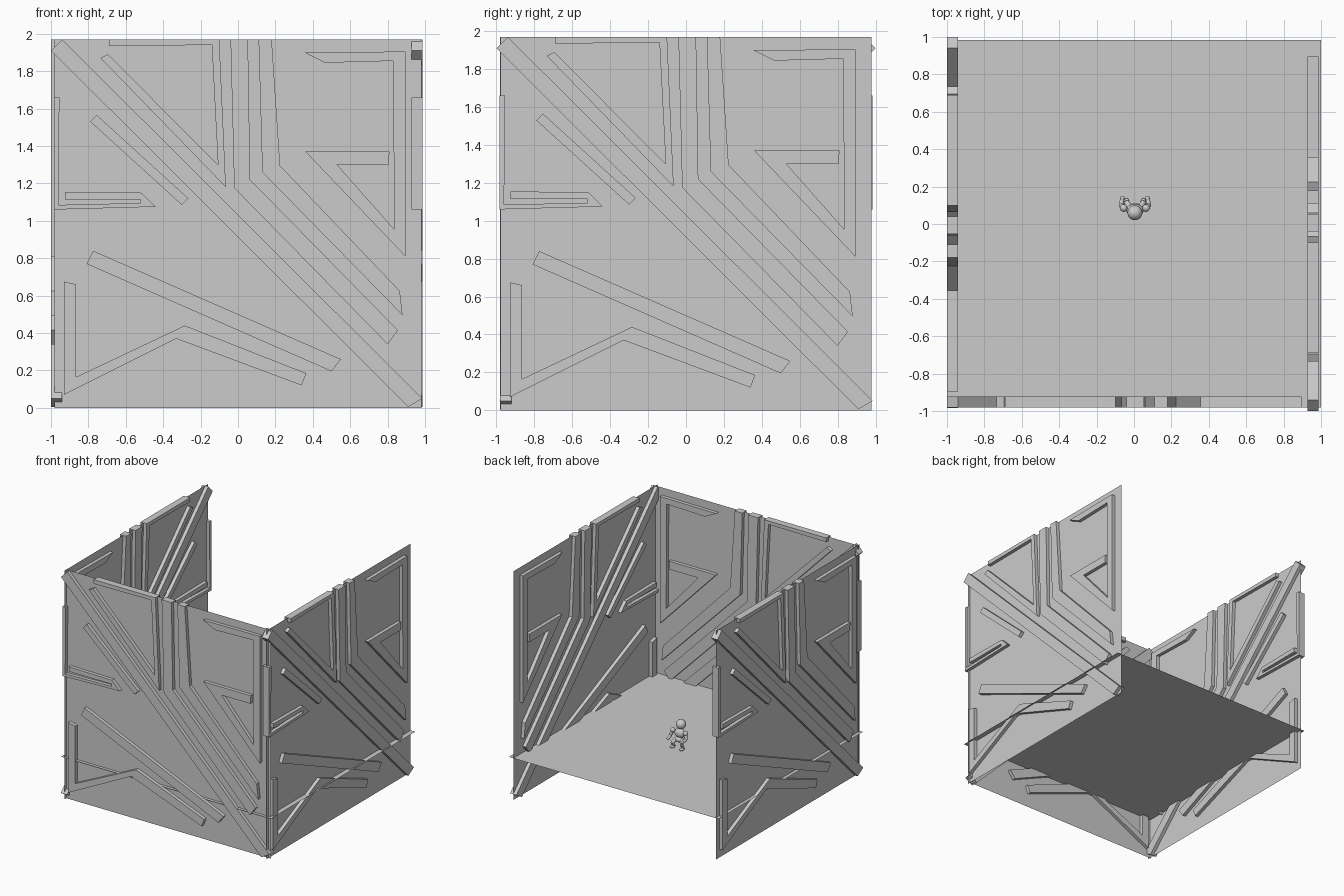
import bpy, bmesh, math
from mathutils import Vector, Matrix

if "Cube" in bpy.data.objects:
    bpy.data.objects.remove(bpy.data.objects["Cube"])

FLOOR_Z = 0.36
HALF = 0.03      # half depth of the raised bars


def add_mesh(name, bm, matrix=None):
    bmesh.ops.recalc_face_normals(bm, faces=bm.faces)
    me = bpy.data.meshes.new(name)
    bm.to_mesh(me)
    bm.free()
    ob = bpy.data.objects.new(name, me)
    bpy.context.collection.objects.link(ob)
    if matrix is not None:
        ob.matrix_world = matrix
    return ob


def sheet(name, corners, matrix=None):
    bm = bmesh.new()
    bm.faces.new([bm.verts.new(c) for c in corners])
    return add_mesh(name, bm, matrix)


def bar(name, outline, matrix):
    """Extrude a flat outline (u, z) through the wall."""
    bm = bmesh.new()
    face = bm.faces.new([bm.verts.new((u, -HALF, z)) for u, z in outline])
    new = bmesh.ops.extrude_face_region(bm, geom=[face], use_keep_orig=True)
    moved = [g for g in new["geom"] if isinstance(g, bmesh.types.BMVert)]
    bmesh.ops.translate(bm, verts=moved, vec=(0, 2 * HALF, 0))
    return add_mesh(name, bm, matrix)


# Bar outlines shared by all three walls
bars = {
    "main_diagonal": [(-1, 1.91), (-.94, 1.97), (.985, .05), (.91, .005)],
    "folded_bar": [(-.69, 1.97), (-.10, 1.97), (-.065, 1.18), (-.735, 1.87),
                   (-.695, 1.89), (-.107, 1.30), (-.14, 1.94), (-.69, 1.935)],
    "wide_bent_bar": [(-.04, 1.97), (.053, 1.97), (.065, 1.22),
                      (.855, .415), (.80, .34), (-.02, 1.175)],
    "narrow_bent_bar": [(.11, 1.97), (.18, 1.97), (.225, 1.295),
                        (.865, .625), (.88, .495), (.13, 1.26)],
    "upper_hook": [(.355, 1.90), (.895, 1.905), (.895, .81), (.36, 1.37), (.81, 1.37),
                   (.805, 1.30), (.53, 1.30), (.835, .955), (.83, 1.855), (.465, 1.845)],
    "short_diagonal": [(-.79, 1.53), (-.755, 1.565), (-.265, 1.12), (-.30, 1.085)],
    "side_hook": [(-.985, 1.66), (-.955, 1.66), (-.96, 1.085), (-.52, 1.095), (-.52, 1.115),
                  (-.925, 1.115), (-.925, 1.155), (-.515, 1.15), (-.44, 1.075), (-.985, 1.06)],
    "lower_bar": [(-.775, .84), (-.81, .77), (.50, .195), (.55, .26)],
    "lower_zigzag": [(-.93, .675), (-.865, .66), (-.865, .165), (-.285, .44),
                     (.365, .185), (.34, .12), (-.33, .37), (-.93, .07)],
}

# Walls: one panel turned around the vertical axis
walls = {"front": (0, (0, -.952, 0)), "right": (90, (.957, 0, 0)), "left": (-90, (-.97, 0, 0))}
for side, (angle, pos) in walls.items():
    m = Matrix.Translation(pos) @ Matrix.Rotation(math.radians(angle), 4, 'Z')
    sheet(side + "_wall", [(-.98, 0, 0), (.98, 0, 0), (.98, 0, 1.97), (-.98, 0, 1.97)], m)
    for name, outline in bars.items():
        bar(side + "_" + name, outline, m)

# Floor
sheet("floor", [(-1, -.98, FLOOR_Z), (1, -.98, FLOOR_Z), (1, .985, FLOOR_Z), (-1, .985, FLOOR_Z)])


# Small figure standing on the floor
def ball(name, pos, size):
    bm = bmesh.new()
    bmesh.ops.create_uvsphere(bm, u_segments=20, v_segments=12, radius=1)
    bmesh.ops.scale(bm, verts=bm.verts, vec=size)
    for f in bm.faces:
        f.smooth = True
    return add_mesh(name, bm, Matrix.Translation((pos[0], pos[1], pos[2] + FLOOR_Z)))


def limb(name, a, b, r):
    a, b = Vector(a), Vector(b)
    d = b - a
    bm = bmesh.new()
    bmesh.ops.create_cone(bm, cap_ends=True, segments=14, radius1=r, radius2=r * .85, depth=d.length)
    for f in bm.faces:
        f.smooth = len(f.verts) == 4
    m = Matrix.Translation((a + b) / 2 + Vector((0, 0, FLOOR_Z)))
    return add_mesh(name, bm, m @ d.to_track_quat('Z', 'Y').to_matrix().to_4x4())


ball("head", (.005, .06, .195), (.04, .04, .04))
limb("neck", (.005, .065, .14), (.005, .062, .165), .016)
ball("torso", (.005, .075, .125), (.048, .032, .04))
ball("hips", (.005, .085, .075), (.035, .028, .025))
for s, side in ((-1, "left"), (1, "right")):
    def at(x, y, z):
        return (.005 + s * x, y, z)
    ball(side + "_shoulder", at(.06, .085, .14), (.02, .02, .02))
    limb(side + "_upper_arm", at(.062, .085, .14), at(.074, .10, .095), .014)
    limb(side + "_forearm", at(.074, .10, .095), at(.068, .135, .085), .013)
    ball(side + "_hand", at(.068, .138, .085), (.013, .013, .013))
    limb(side + "_thigh", at(.025, .085, .075), at(.045, .115, .045), .017)
    limb(side + "_shin", at(.045, .115, .05), at(.045, .095, .008), .014)
    ball(side + "_foot", at(.045, .11, .012), (.016, .028, .012))
